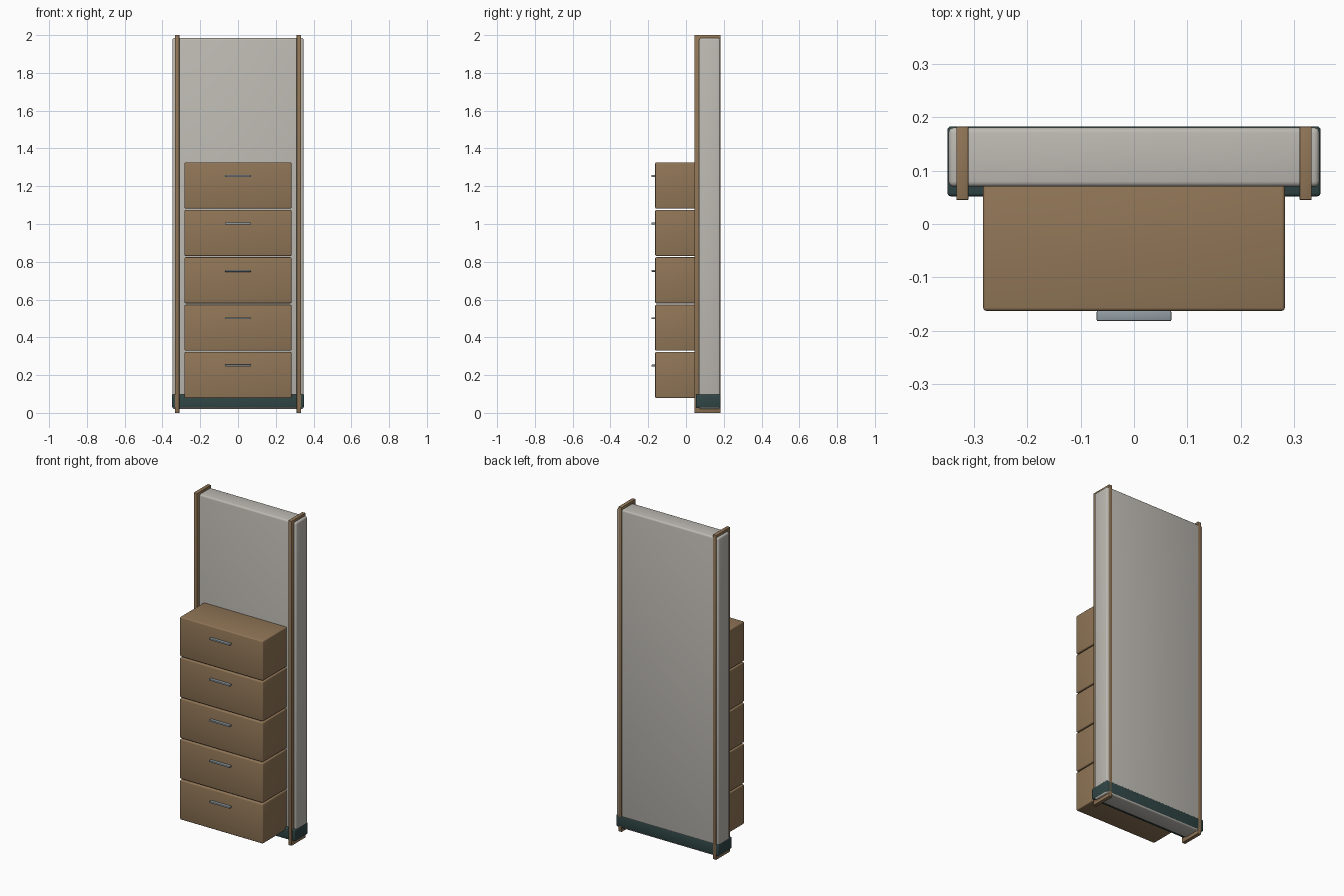
import bpy

if "Cube" in bpy.data.objects:
    bpy.data.objects.remove(bpy.data.objects["Cube"])


def material(name, color):
    m = bpy.data.materials.new(name)
    m.diffuse_color = (*color, 1)
    m.use_nodes = True
    m.node_tree.nodes["Principled BSDF"].inputs["Base Color"].default_value = m.diffuse_color
    return m


wood = material("wood", (0.28, 0.18, 0.095))
stone = material("pale_panel", (0.51, 0.49, 0.45))
dark = material("dark_trim", (0.03, 0.06, 0.06))
metal = material("metal", (0.28, 0.33, 0.36))


def box(name, lo, hi, mat, bevel, segments=3):
    """Bevelled box between two corners."""
    bpy.ops.mesh.primitive_cube_add(
        size=1, location=[(a + b) / 2 for a, b in zip(lo, hi)])
    ob = bpy.context.object
    ob.name = name
    ob.scale = [b - a for a, b in zip(lo, hi)]
    bpy.ops.object.transform_apply(location=False, rotation=False, scale=True)
    ob.data.materials.append(mat)
    mod = ob.modifiers.new("bevel", "BEVEL")
    mod.width = bevel
    mod.segments = segments
    bpy.ops.object.modifier_apply(modifier=mod.name)
    bpy.ops.object.shade_smooth_by_angle()
    return ob


# Tall back panel and its dark base band
box("back_panel", (-0.348, 0.07, 0.021), (0.348, 0.181, 1.984), stone, 0.01)
box("base_band", (-0.35, 0.052, 0.028), (0.35, 0.183, 0.098), dark, 0.006)

# Side posts
for side, x in (("left", -0.322), ("right", 0.322)):
    box(side + "_post", (x - 0.0115, 0.045, 0), (x + 0.0115, 0.183, 2), wood, 0.002, 2)

# Stack of drawers, each with a bar handle
for i in range(5):
    z = 0.2 + i * 0.251
    box(f"drawer_{i + 1}", (-0.283, -0.163, z - 0.122), (0.283, 0.075, z + 0.122), wood, 0.006)
    box(f"handle_{i + 1}", (-0.07, -0.182, z + 0.045), (0.07, -0.163, z + 0.055), metal, 0.002, 2)
